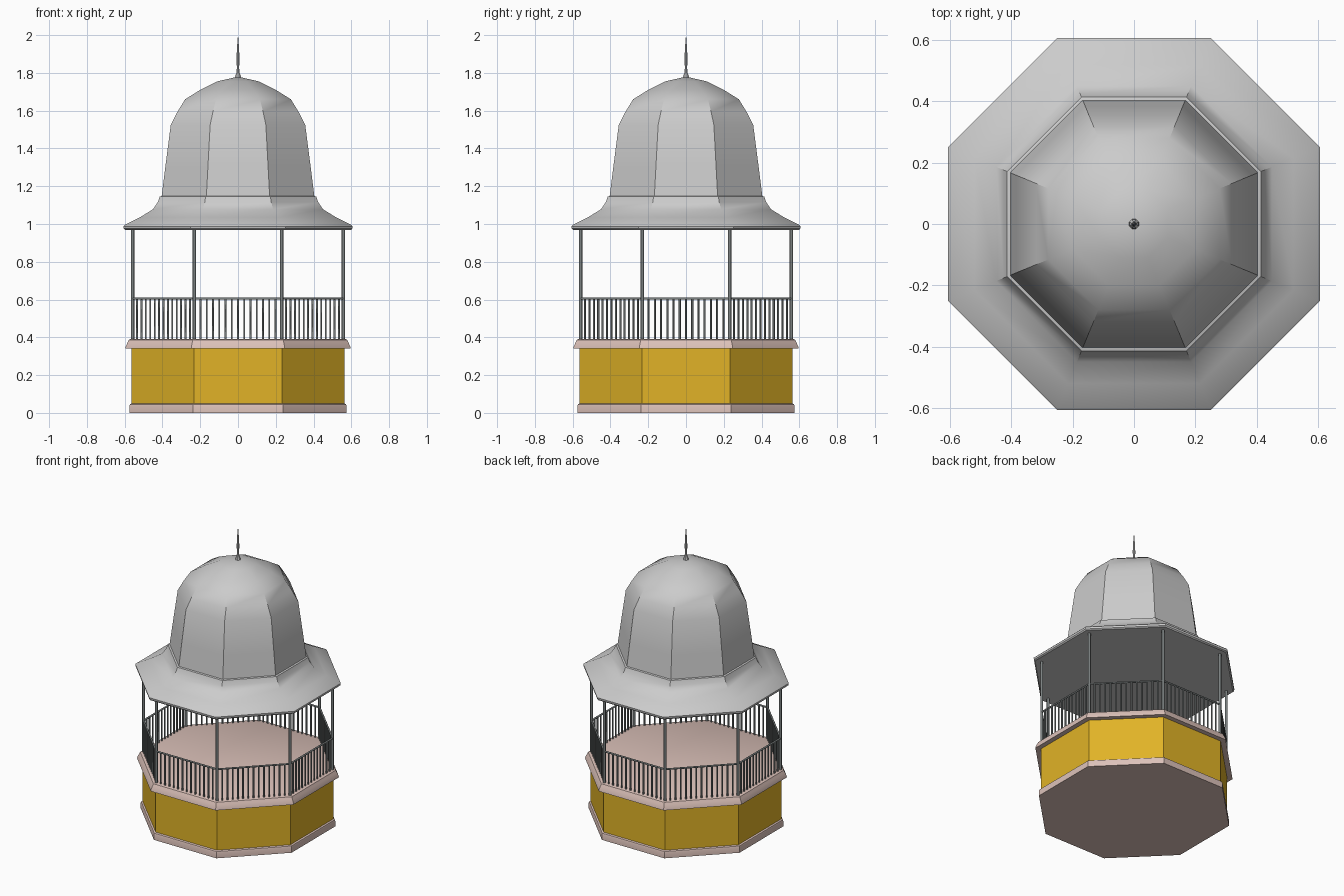
import bpy, bmesh, math
from mathutils import Vector, Matrix

if "Cube" in bpy.data.objects:
    bpy.data.objects.remove(bpy.data.objects["Cube"])

STEP = math.pi / 4


def material(name, rgb):
    m = bpy.data.materials.new(name)
    m.diffuse_color = (*rgb, 1)
    m.use_nodes = True
    m.node_tree.nodes["Principled BSDF"].inputs["Base Color"].default_value = m.diffuse_color
    return m


YELLOW = material("ochre", (0.75, 0.45, 0.02))
PINK = material("pink_stone", (0.72, 0.54, 0.49))
IRON = material("dark_iron", (0.2, 0.22, 0.22))


def finish(bm, name, mat=None, angle=32):
    bmesh.ops.recalc_face_normals(bm, faces=bm.faces)
    mesh = bpy.data.meshes.new(name)
    bm.to_mesh(mesh)
    bm.free()
    ob = bpy.data.objects.new(name, mesh)
    bpy.context.collection.objects.link(ob)
    if mat:
        mesh.materials.append(mat)
    bpy.ops.object.select_all(action='DESELECT')
    ob.select_set(True)
    bpy.context.view_layer.objects.active = ob
    bpy.ops.object.shade_smooth_by_angle(angle=math.radians(angle))
    return ob


def octagon(name, profile, mat=None):
    """Eight-sided solid from (distance to flat side, z) pairs, bottom to top."""
    bm = bmesh.new()
    rings = []
    for r, z in profile:
        c = r / math.cos(STEP / 2)
        if r == 0:
            rings.append([bm.verts.new((0, 0, z))] * 8)
        else:
            rings.append([bm.verts.new((c * math.cos((k + .5) * STEP),
                                        c * math.sin((k + .5) * STEP), z)) for k in range(8)])
    for a, b in zip(rings, rings[1:]):
        for k in range(8):
            n = (k + 1) % 8
            quad = [a[k], a[n], b[n], b[k]]
            bm.faces.new(list(dict.fromkeys(quad)))
    for ring, r in ((rings[0], profile[0][0]), (rings[-1], profile[-1][0])):
        if r > 0:
            bm.faces.new(ring)
    return finish(bm, name, mat)


def rod(bm, a, b, radius, sides=8):
    """Closed cylinder between two points."""
    a, b = Vector(a), Vector(b)
    d = b - a
    rot = d.to_track_quat('Z', 'Y').to_matrix().to_4x4()
    bmesh.ops.create_cone(bm, cap_ends=True, segments=sides, radius1=radius, radius2=radius,
                          depth=d.length, matrix=Matrix.Translation((a + b) / 2) @ rot)


# Base
octagon("plinth", [(.575, 0), (.575, .035), (.572, .045), (.563, .05)], PINK)
octagon("base_wall", [(.563, .045), (.563, .345)], YELLOW)
octagon("floor_slab", [(.596, .34), (.594, .352), (.585, .372), (.578, .387), (.572, .39)], PINK)

# Corner posts, railing and balusters
R = 0.558
corners = [Vector((R / math.cos(STEP / 2) * math.cos((k + .5) * STEP),
                   R / math.cos(STEP / 2) * math.sin((k + .5) * STEP), 0)) for k in range(8)]
up = Vector((0, 0, 1))
posts, rails, bars = bmesh.new(), bmesh.new(), bmesh.new()
N = 14
for k in range(8):
    p, q = corners[k], corners[(k + 1) % 8]
    rod(posts, p + up * .385, p + up * .98, .009)
    rod(rails, p + up * .605, q + up * .605, .006)
    for i in range(1, N):
        s = p.lerp(q, i / N)
        rod(bars, s + up * .385, s + up * .605, .0055, 6)
finish(posts, "corner_posts", IRON, 50)
finish(rails, "handrail", IRON, 50)
finish(bars, "balusters", IRON, 62)

# Flared eave with flat ceiling, and bell dome
octagon("eave_roof", [(.598, .968), (.605, .975), (.607, .988), (.600, .995), (.52, 1.035),
                      (.45, 1.078), (.425, 1.115), (.414, 1.145), (.40, 1.15)])
octagon("bell_dome", [(.405, 1.14), (.385, 1.3), (.356, 1.525), (.32, 1.595), (.28, 1.66),
                      (.2, 1.71), (.11, 1.755), (0, 1.78)])

# Finial spike
octagon("finial", [(.016, 1.772), (.015, 1.785), (.008, 1.80), (.006, 1.83), (.008, 1.86),
                   (.007, 1.90), (.003, 1.97), (0, 2.0)])
